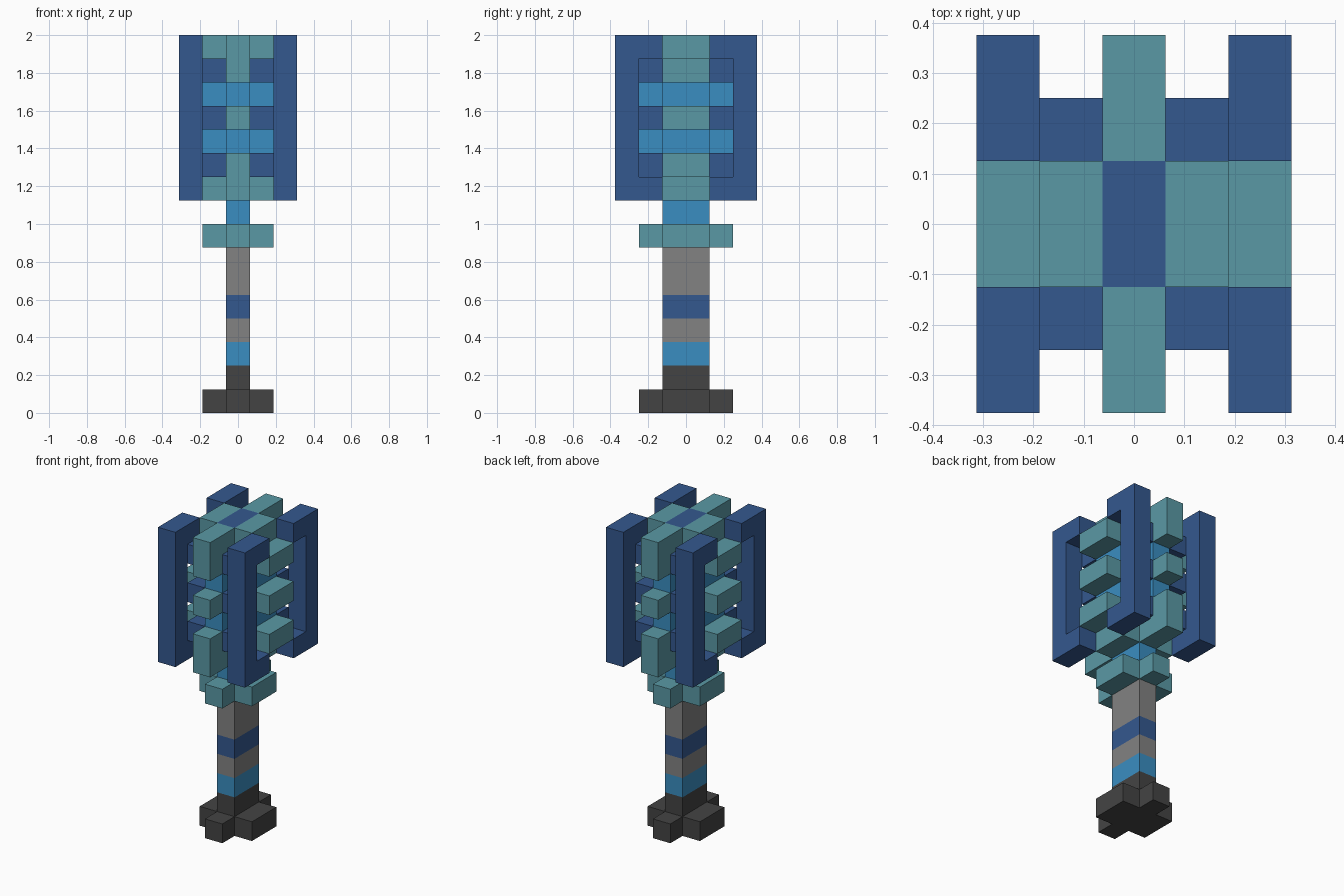
import bpy, bmesh

if "Cube" in bpy.data.objects:
    bpy.data.objects.remove(bpy.data.objects["Cube"], do_unlink=True)

U = 0.125            # one building block
IX, IY = U / 2, U    # half size of the central column


def material(name, rgb):
    lin = [((c / 255 + 0.055) / 1.055) ** 2.4 for c in rgb] + [1.0]
    m = bpy.data.materials.new(name)
    m.use_nodes = True
    m.diffuse_color = lin
    m.node_tree.nodes["Principled BSDF"].inputs["Base Color"].default_value = lin
    return m


TEAL = material("teal", (90, 153, 165))
NAVY = material("dark blue", (52, 88, 143))
SKY = material("light blue", (58, 141, 193))
GREY = material("grey", (130, 130, 130))
COAL = material("charcoal", (68, 68, 68))


def finish(name, bm, mats, mirror=(False, False)):
    bmesh.ops.recalc_face_normals(bm, faces=bm.faces)
    mesh = bpy.data.meshes.new(name)
    bm.to_mesh(mesh)
    bm.free()
    for m in mats:
        mesh.materials.append(m)
    ob = bpy.data.objects.new(name, mesh)
    bpy.context.collection.objects.link(ob)
    if any(mirror):
        mod = ob.modifiers.new("Mirror", 'MIRROR')
        mod.use_axis = (mirror[0], mirror[1], False)
        mod.use_mirror_merge = False
    return ob


def column(name, outline, caps, bands, top_centre=None):
    """Stack an outline upwards; bands are (top height in blocks, material)."""
    bm = bmesh.new()
    mats = list(dict.fromkeys([m for _, m in bands[1:]] + ([top_centre] if top_centre else [])))
    rings = [[bm.verts.new((x, y, z * U)) for x, y in outline] for z, _ in bands]
    n = len(outline)
    for low, high, (_, mat) in zip(rings, rings[1:], bands[1:]):
        for i in range(n):
            j = (i + 1) % n
            f = bm.faces.new((low[i], low[j], high[j], high[i]))
            f.material_index = mats.index(mat)
    for ring, mat in ((rings[0], bands[1][1]), (rings[-1], bands[-1][1])):
        for k, cap in enumerate(caps):
            f = bm.faces.new([ring[i] for i in cap])
            centre = k == 0 and top_centre and ring is rings[-1]
            f.material_index = mats.index(top_centre if centre else mat)
    return finish(name, bm, mats)


def extrude_x(name, profile, x0, x1, mat, mirror):
    """Extrude a (y, z) profile given in blocks between x0 and x1."""
    bm = bmesh.new()
    a, b = [[bm.verts.new((x, y * U, z * U)) for y, z in profile] for x in (x0, x1)]
    n = len(profile)
    bm.faces.new(a)
    bm.faces.new(b)
    for i in range(n):
        j = (i + 1) % n
        bm.faces.new((a[i], a[j], b[j], b[i]))
    return finish(name, bm, [mat], mirror)


def rect(y0, y1, z0, z1):
    return [(y0, z0), (y1, z0), (y1, z1), (y0, z1)]


BAR = [(-IX, -IY), (IX, -IY), (IX, IY), (-IX, IY)]
BAR_CAPS = [(0, 1, 2, 3)]
HX, HY = 1.5 * U, 2 * U
PLUS = [(-IX, -HY), (IX, -HY), (IX, -IY), (HX, -IY), (HX, IY), (IX, IY),
        (IX, HY), (-IX, HY), (-IX, IY), (-HX, IY), (-HX, -IY), (-IX, -IY)]
PLUS_CAPS = [(11, 2, 5, 8), (0, 1, 2, 11), (2, 3, 4, 5), (5, 6, 7, 8), (10, 11, 8, 9)]

# Handle: pommel, banded grip, guard and neck
column("pommel", PLUS, PLUS_CAPS, [(0, None), (1, COAL)])
column("grip", BAR, BAR_CAPS,
       [(1, None), (2, COAL), (3, SKY), (4, GREY), (5, NAVY), (7, GREY)])
column("guard", PLUS, PLUS_CAPS, [(7, None), (8, TEAL)])
column("neck", BAR, BAR_CAPS, [(8, None), (9, SKY)])

# Head core: cross-shaped column with two glowing bands and a dark top centre
column("head_core", PLUS, PLUS_CAPS,
       [(9, None), (11, TEAL), (12, SKY), (13, TEAL), (14, SKY), (16, TEAL)], NAVY)

# Three levels of side studs and corner fillers
for level, z in (("lower", 10), ("middle", 12), ("upper", 14)):
    extrude_x(level + "_side_stud", rect(-1, 1, z, z + 1), 1.5 * U, 2.5 * U, TEAL, (True, False))
    extrude_x(level + "_corner_filler", rect(1, 2, z, z + 1), 0.5 * U, 1.5 * U, NAVY, (True, True))

# Front and back studs
for level, z0, z1 in (("lower", 9, 11), ("middle", 12, 13), ("upper", 14, 16)):
    extrude_x(level + "_front_back_stud", rect(2, 3, z0, z1), -IX, IX, TEAL, (False, True))

# Four C-shaped corner flanges
C_PROFILE = [(1, 9), (3, 9), (3, 16), (1, 16), (1, 15), (2, 15), (2, 10), (1, 10)]
extrude_x("corner_flanges", C_PROFILE, 1.5 * U, 2.5 * U, NAVY, (True, True))
